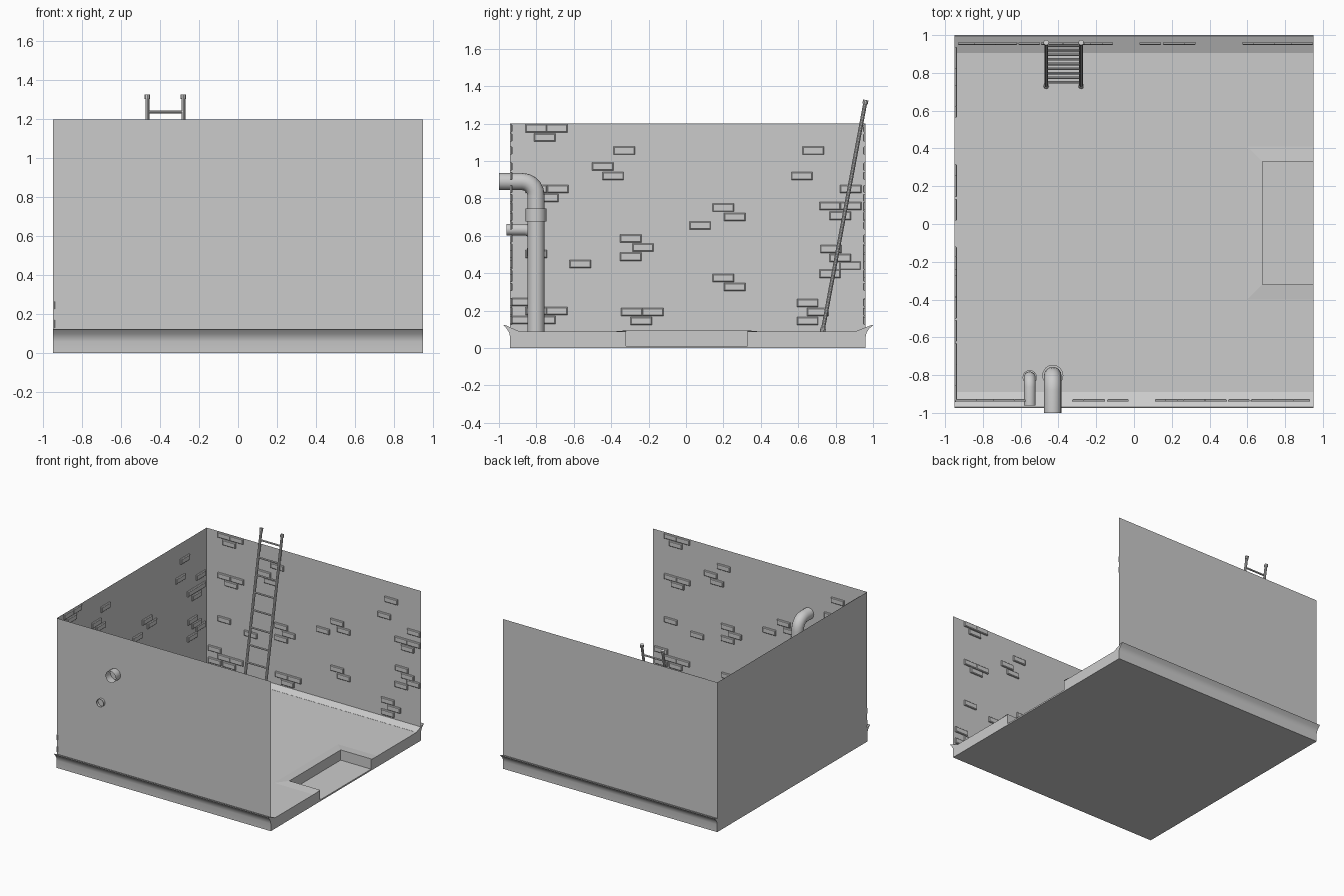
import bpy, bmesh, math
from mathutils import Vector, Matrix

if "Cube" in bpy.data.objects:
    bpy.data.objects.remove(bpy.data.objects["Cube"])

XW, YF, YB, H = 0.95, -0.94, 0.96, 1.2      # wall planes and height
FLOOR = 0.087


def finish(name, bm, smooth=False, recalc=True):
    if recalc:
        bmesh.ops.recalc_face_normals(bm, faces=bm.faces[:])
    me = bpy.data.meshes.new(name)
    bm.to_mesh(me)
    bm.free()
    ob = bpy.data.objects.new(name, me)
    bpy.context.collection.objects.link(ob)
    if smooth:
        bpy.ops.object.select_all(action='DESELECT')
        ob.select_set(True)
        bpy.context.view_layer.objects.active = ob
        bpy.ops.object.shade_smooth_by_angle(angle=math.radians(35))
    return ob


def prism(bm, pts, vec):
    """Extrude a closed polygon along a vector."""
    f = bm.faces.new([bm.verts.new(p) for p in pts])
    r = bmesh.ops.extrude_face_region(bm, geom=[f], use_keep_orig=True)
    bmesh.ops.translate(bm, vec=vec, verts=[v for v in r['geom'] if isinstance(v, bmesh.types.BMVert)])


def rod(bm, a, b, r, sides=10):
    a, b = Vector(a), Vector(b)
    d = b - a
    m = Matrix.Translation((a + b) / 2) @ d.to_track_quat('Z', 'Y').to_matrix().to_4x4()
    bmesh.ops.create_cone(bm, cap_ends=True, segments=sides, radius1=r, radius2=r,
                          depth=d.length, matrix=m)


# Floor slab with a rectangular recess at the open side
bm = bmesh.new()
NX, N0, N1 = 0.68, -0.32, 0.33
prism(bm, [(x, y, 0) for x, y in [(-XW, YF), (XW, YF), (XW, N0), (NX, N0), (NX, N1),
                                  (XW, N1), (XW, YB), (-XW, YB)]], (0, 0, FLOOR))
finish("floor_slab", bm)
bm = bmesh.new()
prism(bm, [(NX, N0, 0), (XW, N0, 0), (XW, N1, 0), (NX, N1, 0)], (0, 0, 0.012))
finish("recess_floor", bm)

# Slightly raised rim around the recess
bm = bmesh.new()
inner = [(XW, N0), (NX, N0), (NX, N1), (XW, N1)]
outer = [(XW, N0 - 0.08), (NX - 0.08, N0 - 0.08), (NX - 0.08, N1 + 0.08), (XW, N1 + 0.08)]
vi = [bm.verts.new((x, y, 0.094)) for x, y in inner]
vo = [bm.verts.new((x, y, FLOOR)) for x, y in outer]
vb = [bm.verts.new((x, y, FLOOR)) for x, y in inner]
for i in range(3):
    bm.faces.new((vi[i], vi[i + 1], vo[i + 1], vo[i]))
    bm.faces.new((vb[i], vb[i + 1], vi[i + 1], vi[i]))
finish("recess_rim", bm)

# Flared skirting along front and back
for name, wall, s, out, inn in (("front_skirting", YF, -1, 0.035, 0.05),
                                ("back_skirting", YB, 1, 0.04, 0.055)):
    prof = [(-inn, 0), (0.001, 0), (0.001, 0.06), (0.005, 0.08), (0.016, 0.1),
            (out, 0.122), (out - 0.006, 0.124), (-inn, FLOOR + 0.001)]
    bm = bmesh.new()
    prism(bm, [(-XW, wall + s * d, z) for d, z in prof], (2 * XW, 0, 0))
    finish(name, bm, True)

# Brick pattern (centre along wall, height), repeated on each wall
BRICKS = [(-.80, 1.175), (-.69, 1.175), (-.755, 1.125), (-.33, 1.055), (.68, 1.055),
          (-.445, .97), (-.39, .92), (.62, .92), (-.80, .85), (-.685, .85), (-.74, .803),
          (.88, .85), (.20, .75), (.26, .70), (.77, .76), (.88, .76), (.825, .707),
          (.075, .655), (-.295, .585), (-.23, .537), (-.295, .488), (-.565, .45),
          (-.80, .503), (.775, .53), (.825, .482), (.877, .44), (.77, .397),
          (.20, .375), (.26, .327), (.65, .241), (.705, .193), (.65, .145),
          (-.29, .193), (-.177, .193), (-.24, .145), (-.885, .246), (-.80, .198),
          (-.69, .198), (-.755, .15), (-.885, .15)]

# Thin walls and bricks: local frame is u along the wall, w into the room
WALLS = [("left", Vector((-XW, 0, 0)), Vector((0, 1, 0)), Vector((1, 0, 0)), YF, YB),
         ("back", Vector((0.01, YB, 0)), Vector((1, 0, 0)), Vector((0, -1, 0)), -XW - .01, XW - .01),
         ("front", Vector((-0.01, YF, 0)), Vector((-1, 0, 0)), Vector((0, 1, 0)), -XW - .01, XW - .01)]
for name, org, u, w, u0, u1 in WALLS:
    bm = bmesh.new()
    bm.faces.new([bm.verts.new(org + u * a + Vector((0, 0, z)))
                  for a, z in ((u0, 0), (u1, 0), (u1, H), (u0, H))])
    finish(name + "_wall", bm, recalc=False)
    bm = bmesh.new()
    for c, z in BRICKS:
        rings = []
        for depth, inset in ((0.0, 0), (0.008, 0), (0.013, 0.005)):
            a, b = 0.057 - inset, 0.0215 - inset
            rings.append([bm.verts.new(org + u * (c + a * i) + w * depth + Vector((0, 0, z + b * j)))
                          for i, j in ((-1, -1), (1, -1), (1, 1), (-1, 1))])
        for r0, r1 in zip(rings, rings[1:]):
            for k in range(4):
                bm.faces.new((r0[k], r0[(k + 1) % 4], r1[(k + 1) % 4], r1[k]))
        bm.faces.new(rings[-1])
        bm.faces.new(rings[0][::-1])
    finish(name + "_bricks", bm)

# Leaning ladder
foot, tip = Vector((0, 0.73, FLOOR)), Vector((0, 0.96, 1.32))
bm = bmesh.new()
for x in (-0.465, -0.28):
    o = Vector((x, 0, 0))
    d = (tip - foot).normalized()
    rod(bm, foot + o, tip + o, 0.0105)
    rod(bm, tip + o - d * 0.015, tip + o + d * 0.006, 0.0145)
    rod(bm, foot + o, foot + o + d * 0.02, 0.0145)
finish("ladder_rails", bm, True)
bm = bmesh.new()
for i in range(9):
    p = foot.lerp(tip, 0.085 + i * 0.106)
    rod(bm, p + Vector((-0.465, 0, 0)), p + Vector((-0.28, 0, 0)), 0.007, 8)
finish("ladder_rungs", bm, True)


# Open-ended elbow pipes through the front wall, each with a collar
def pipe(name, x, y, s, end):
    top, bend, r, sides = FLOOR + 0.803 * s, 0.075 * s, 0.046 * s, 16
    path = [(y, FLOOR, 0)]
    for i in range(6):
        t = math.radians(18 * i)
        path.append((y - bend + bend * math.cos(t), top - bend + bend * math.sin(t), t))
    path.append((end, top, math.pi / 2))
    bm = bmesh.new()
    rings = []
    for py, pz, t in path:
        ring = []
        for k in range(sides):
            a = 2 * math.pi * k / sides
            q = r * math.cos(a)
            ring.append(bm.verts.new((x + r * math.sin(a), py + q * math.cos(t), pz + q * math.sin(t))))
        rings.append(ring)
    for r0, r1 in zip(rings, rings[1:]):
        for k in range(sides):
            bm.faces.new((r0[k], r0[(k + 1) % sides], r1[(k + 1) % sides], r1[k]))
    finish(name, bm, True)
    bm = bmesh.new()
    rod(bm, (x, y, FLOOR + 0.59 * s), (x, y, FLOOR + 0.66 * s), 0.056 * s, sides)
    finish(name + "_collar", bm, True)


pipe("large_pipe", -0.43, -0.802, 1.0, -1.0)
pipe("small_pipe", -0.552, -0.812, 0.68, -0.96)
